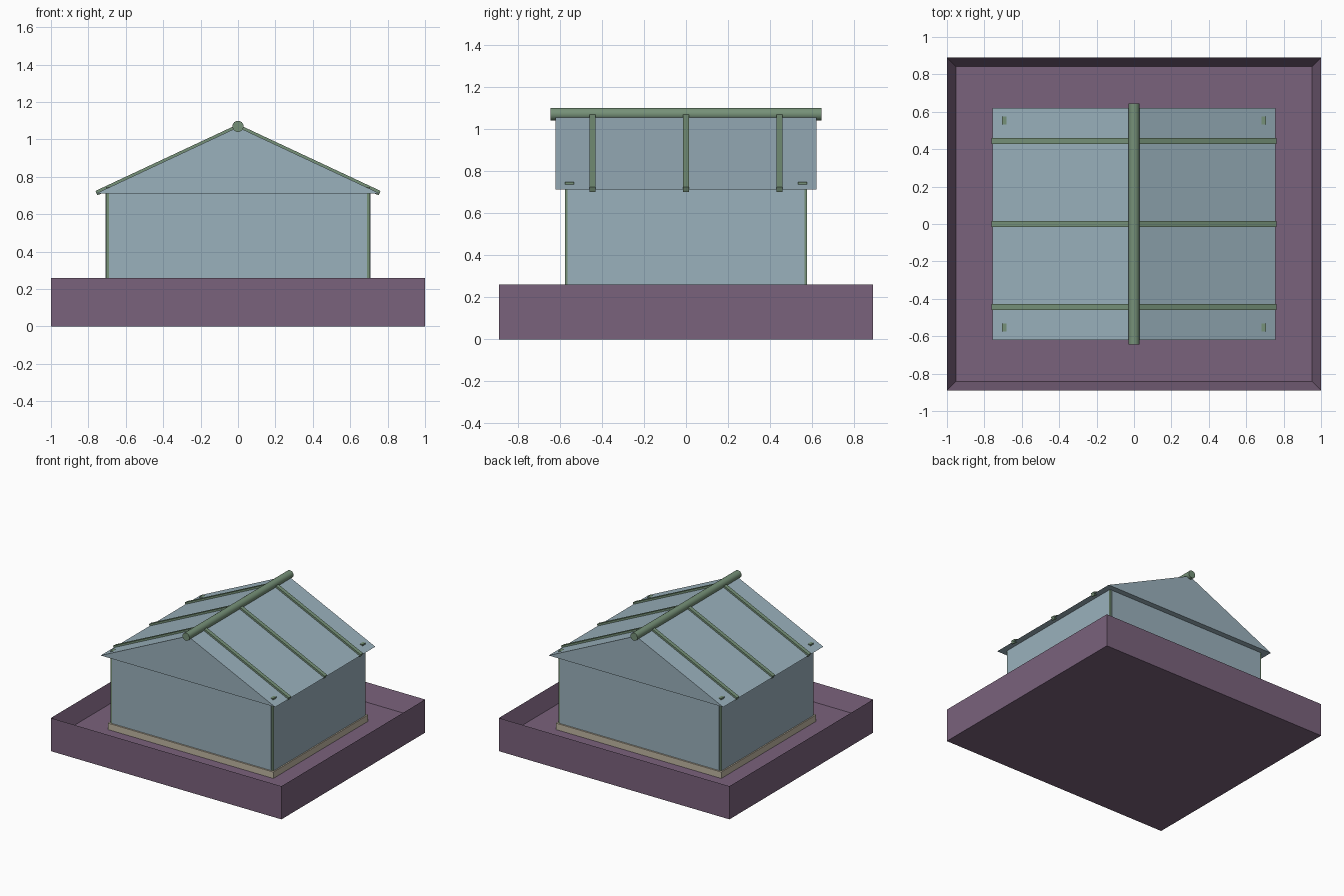
import bpy, bmesh, math
from mathutils import Matrix, Vector

if "Cube" in bpy.data.objects:
    bpy.data.objects.remove(bpy.data.objects["Cube"])


def lin(c):
    c /= 255
    return c / 12.92 if c <= 0.04045 else ((c + 0.055) / 1.055) ** 2.4


def material(name, r, g, b):
    m = bpy.data.materials.new(name)
    m.diffuse_color = (lin(r), lin(g), lin(b), 1)
    m.use_nodes = True
    m.node_tree.nodes["Principled BSDF"].inputs["Base Color"].default_value = m.diffuse_color
    return m


PURPLE = material("plum_purple", 122, 98, 124)
BLUE = material("pale_blue", 154, 177, 188)
GREEN = material("sage_green", 118, 145, 120)
BEIGE = material("warm_beige", 193, 183, 163)


def finish(name, bm, mat):
    bmesh.ops.recalc_face_normals(bm, faces=bm.faces)
    me = bpy.data.meshes.new(name)
    bm.to_mesh(me)
    bm.free()
    me.materials.append(mat)
    ob = bpy.data.objects.new(name, me)
    bpy.context.collection.objects.link(ob)
    return ob


def box(name, lo, hi, mat):
    lo, hi = Vector(lo), Vector(hi)
    bm = bmesh.new()
    bmesh.ops.create_cube(bm, size=1, matrix=Matrix.Translation((lo + hi) / 2)
                          @ Matrix.Diagonal((*(hi - lo), 1)))
    return finish(name, bm, mat)


# Open tray: inset the top face, then sink it to make the floor
bm = bmesh.new()
bmesh.ops.create_cube(bm, size=1, matrix=Matrix.Translation((0, 0, 0.13))
                      @ Matrix.Diagonal((2, 1.78, 0.26, 1)))
top = max(bm.faces, key=lambda f: f.calc_center_median().z)
bmesh.ops.inset_region(bm, faces=[top], thickness=0.067)
for v in top.verts:
    v.co.z = 0.13
finish("tray", bm, PURPLE)

# Plinth under the house
box("plinth", (-0.718, -0.588, 0.13), (0.718, 0.588, 0.18), BEIGE)

# Wall panels, leaving a notch at each corner for the posts
EAVE = 0.712
box("front_back_walls", (-0.691, -0.576, 0.18), (0.691, 0.576, EAVE), BLUE)
box("side_walls", (-0.708, -0.563, 0.18), (0.708, 0.563, EAVE), BLUE)

# Corner posts, tips poking through the roof
for sx in (-1, 1):
    for sy in (-1, 1):
        xs, ys = sorted((sx * 0.663, sx * 0.706)), sorted((sy * 0.533, sy * 0.574))
        box("corner_post", (xs[0], ys[0], 0.18), (xs[1], ys[1], 0.747), GREEN)

# Gable roof prism
HALF, APEX = 0.757, 1.066
bm = bmesh.new()
profile = [bm.verts.new((x, -0.62, z)) for x, z in ((-HALF, EAVE), (HALF, EAVE), (0, APEX))]
face = bm.faces.new(profile)
ext = bmesh.ops.extrude_face_region(bm, geom=[face], use_keep_orig=True)
bmesh.ops.translate(bm, vec=(0, 1.24, 0),
                    verts=[g for g in ext["geom"] if isinstance(g, bmesh.types.BMVert)])
finish("roof", bm, BLUE)

# Rafters lying on both slopes
slope = math.atan2(APEX - EAVE, HALF)
length = math.hypot(APEX - EAVE, HALF)
for side in (-1, 1):
    for y in (-0.444, 0, 0.444):
        bm = bmesh.new()
        bmesh.ops.create_cube(bm, size=1, matrix=(
            Matrix.Translation((side * HALF / 2, y, (EAVE + APEX) / 2 + 0.001))
            @ Matrix.Rotation(side * slope, 4, 'Y')
            @ Matrix.Diagonal((length, 0.03, 0.026, 1))))
        finish("rafter", bm, GREEN)

# Round ridge pole
bm = bmesh.new()
bmesh.ops.create_cone(bm, cap_ends=True, segments=24, radius1=0.03, radius2=0.03, depth=1.29,
                      matrix=Matrix.Translation((0, 0, 1.07)) @ Matrix.Rotation(math.pi / 2, 4, 'X'))
pole = finish("ridge_pole", bm, GREEN)
bpy.context.view_layer.objects.active = pole
pole.select_set(True)
bpy.ops.object.shade_smooth_by_angle(angle=math.radians(40))
